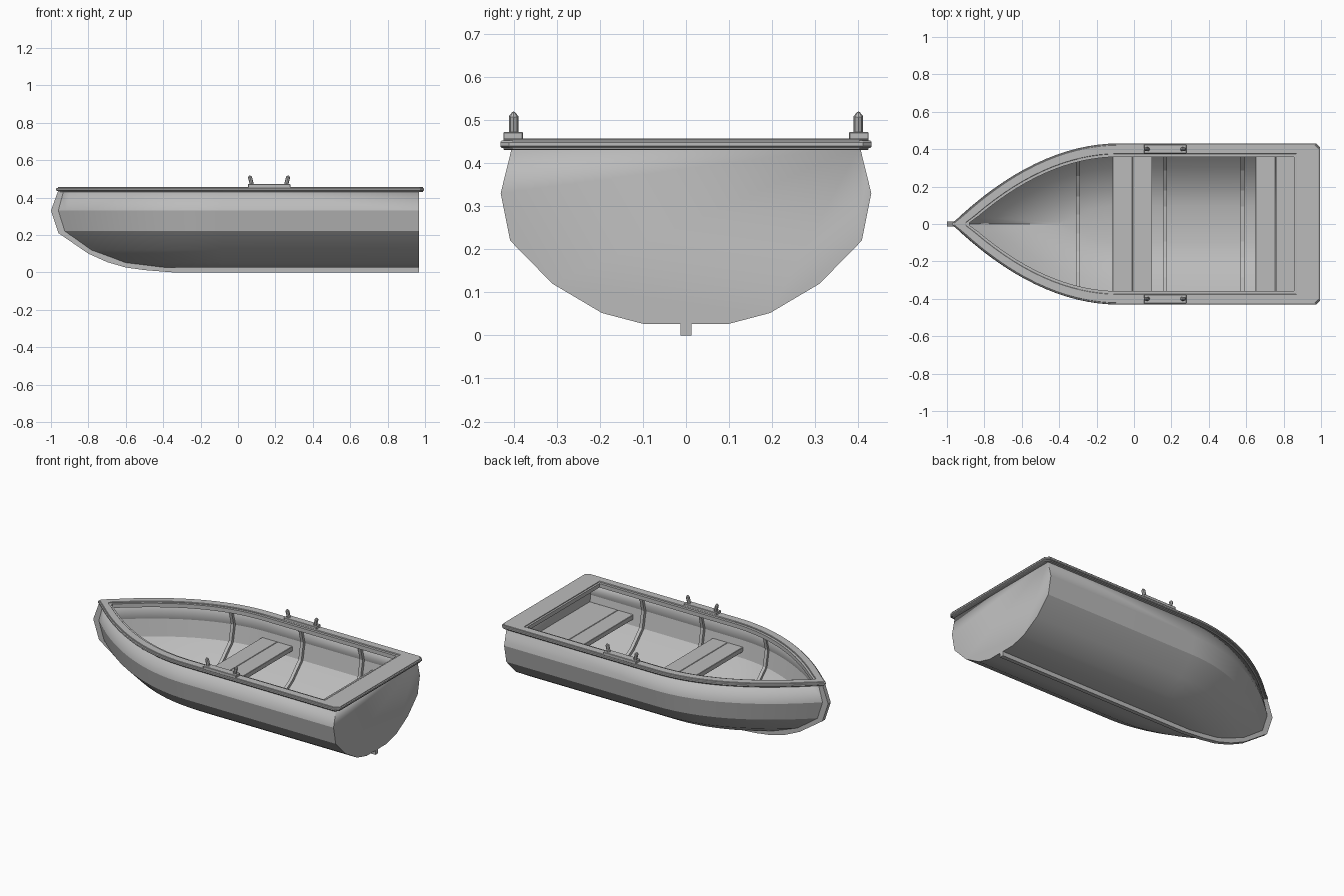
import bpy, bmesh, math
from mathutils import Vector, Matrix

cube = bpy.data.objects.get("Cube")
if cube:
    bpy.data.objects.remove(cube, do_unlink=True)

grey = bpy.data.materials.new("boat_grey")
grey.use_nodes = True
grey.diffuse_color = (0.5, 0.5, 0.5, 1)
grey.node_tree.nodes["Principled BSDF"].inputs["Base Color"].default_value = (0.5, 0.5, 0.5, 1)

STERN, SHOULDER = 0.967, -0.08
# Hull chines: half width, height, x where the chine meets the stem
CHINES = [(0.1, 0.027, -0.42), (0.195, 0.052, -0.62), (0.31, 0.12, -0.80),
          (0.408, 0.22, -0.94), (0.43, 0.33, -0.975), (0.403, 0.44, -0.945)]


def finish(name, bm, smooth=None):
    bmesh.ops.remove_doubles(bm, verts=bm.verts, dist=0.0005)
    bmesh.ops.recalc_face_normals(bm, faces=bm.faces)
    mesh = bpy.data.meshes.new(name)
    bm.to_mesh(mesh)
    bm.free()
    mesh.materials.append(grey)
    ob = bpy.data.objects.new(name, mesh)
    bpy.context.collection.objects.link(ob)
    if smooth:
        bpy.ops.object.select_all(action="DESELECT")
        ob.select_set(True)
        bpy.context.view_layer.objects.active = ob
        bpy.ops.object.shade_smooth_by_angle(angle=math.radians(smooth))
    return ob


def bevel(ob, width):
    mod = ob.modifiers.new("edge", "BEVEL")
    mod.width = width
    mod.limit_method = "ANGLE"
    mod.angle_limit = math.radians(50)


def strip(name, outer, inner, shift, closed=False, smooth=None):
    """Solid band between two matching paths, thickened by a shift vector."""
    bm = bmesh.new()
    shift = Vector(shift)
    rows = []
    for a, b in zip(outer, inner):
        a, b = Vector(a), Vector(b)
        rows.append([bm.verts.new(p) for p in (a, b, b + shift, a + shift)])
    n = len(rows)
    for i in range(n if closed else n - 1):
        p, q = rows[i], rows[(i + 1) % n]
        for k in range(4):
            m = (k + 1) % 4
            bm.faces.new((p[k], p[m], q[m], q[k]))
    if not closed:
        bm.faces.new(rows[0])
        bm.faces.new(rows[-1])
    return finish(name, bm, smooth)


def box(name, x0, x1, y0, y1, z0, z1, edge=0.002):
    bm = bmesh.new()
    bmesh.ops.create_cube(bm, size=1)
    for v in bm.verts:
        v.co = ((x0 + x1) / 2 + v.co.x * (x1 - x0),
                (y0 + y1) / 2 + v.co.y * (y1 - y0),
                (z0 + z1) / 2 + v.co.z * (z1 - z0))
    ob = finish(name, bm)
    bevel(ob, edge)
    return ob


def plan_curve(half, bow, steps=16):
    """Half outline from the bow point back to the shoulder."""
    pts = []
    for i in range(steps + 1):
        s = 1 - i / steps
        pts.append((SHOULDER + s * (bow - SHOULDER), half * (1 - s * s)))
    return pts


def half_width(x, half, bow):
    s = max(0, min(1, (SHOULDER - x) / (SHOULDER - bow)))
    return half * (1 - s * s)


# Hull shell: chine lines joined side to side, closed by a flat transom
bm = bmesh.new()
lines = []
for side, chines in ((-1, CHINES[::-1]), (1, CHINES)):
    for half, z, bow in chines:
        pts = plan_curve(half, bow) + [(STERN, half)]
        lines.append([bm.verts.new((x, side * y, z)) for x, y in pts])
for a, b in zip(lines, lines[1:]):
    for i in range(len(a) - 1):
        bm.faces.new((a[i], a[i + 1], b[i + 1], b[i]))
bm.faces.new([line[-1] for line in lines])
hull = finish("hull", bm, 20)
shell = hull.modifiers.new("planking", "SOLIDIFY")
shell.thickness = 0.016
shell.offset = -1

# Keel and stem
keel_outer = [(STERN, 0), (-0.35, 0), (-0.5, 0.012), (-0.6, 0.026), (-0.7, 0.055),
              (-0.8, 0.1), (-0.96, 0.21), (-1, 0.33), (-0.96, 0.44)]
keel_inner = [(STERN, 0.03), (-0.35, 0.03), (-0.49, 0.04), (-0.58, 0.055), (-0.68, 0.085),
              (-0.77, 0.125), (-0.925, 0.22), (-0.96, 0.33), (-0.925, 0.44)]
strip("keel", [(x, -0.013, z) for x, z in keel_outer],
      [(x, -0.013, z) for x, z in keel_inner], (0, 0.026, 0))


# Gunwale rings
def outline(half, bow, stern, z, chamfer=0.0):
    pts = plan_curve(half, bow)
    pts += [(stern - chamfer, half), (stern, half - chamfer)]
    pts[0] = (bow, 0.006)
    return [(x, y, z) for x, y in pts] + [(x, -y, z) for x, y in reversed(pts)]


rail = strip("rub_rail", outline(0.431, -0.972, 0.995, 0.435, 0.02),
             outline(0.385, -0.915, 0.9, 0.435, 0.001), (0, 0, 0.017), True)
bevel(rail, 0.004)
cap = strip("gunwale_cap", outline(0.423, -0.962, 0.99, 0.43, 0.02),
            outline(0.375, -0.9, 0.867, 0.43, 0.001), (0, 0, 0.027), True)
bevel(cap, 0.002)
strip("inner_rail", outline(0.377, -0.902, 0.869, 0.425, 0.001),
      outline(0.359, -0.88, 0.855, 0.425, 0.001), (0, 0, 0.025), True)


# Ribs following the inside of the hull
def rib_path(x, scale):
    half = [(half_width(x, h, b), z) for h, z, b in CHINES]
    pts = [(-y, z) for y, z in reversed(half)] + half
    return [(x, y * scale, 0.44 + (z - 0.44) * scale) for y, z in pts]


for i, x in enumerate((-0.31, 0.157, 0.57)):
    strip("rib_%d" % (i + 1), rib_path(x, 0.97), rib_path(x, 0.925), (0.02, 0, 0))

# Seats, two planks each
for name, x0, mid, x1 in (("middle_seat", -0.115, -0.008, 0.097),
                          ("stern_seat", 0.65, 0.757, 0.955)):
    box(name + "_front_plank", x0, mid - 0.001, -0.405, 0.405, 0.262, 0.292)
    box(name + "_back_plank", mid + 0.001, x1, -0.405, 0.405, 0.262, 0.292)

# Oar holders: block with two splayed, pointed pins on each side
for side, label in ((1, "left"), (-1, "right")):
    ys = sorted((side * 0.378, side * 0.424))
    box(label + "_oar_block", 0.053, 0.28, ys[0], ys[1], 0.452, 0.472)
    for x, tilt, place in ((0.075, -1, "front"), (0.257, 1, "back")):
        bm = bmesh.new()
        for r1, r2, depth, z in ((0.011, 0.011, 0.045, 0.0225), (0.011, 0.003, 0.01, 0.05)):
            bmesh.ops.create_cone(bm, cap_ends=True, segments=8, radius1=r1, radius2=r2,
                                  depth=depth, matrix=Matrix.Translation((0, 0, z)))
        turn = Matrix.Rotation(math.radians(14 * tilt), 4, "Y")
        bm.transform(Matrix.Translation((x, side * 0.4, 0.465)) @ turn)
        finish("%s_%s_oar_pin" % (label, place), bm, 30)
